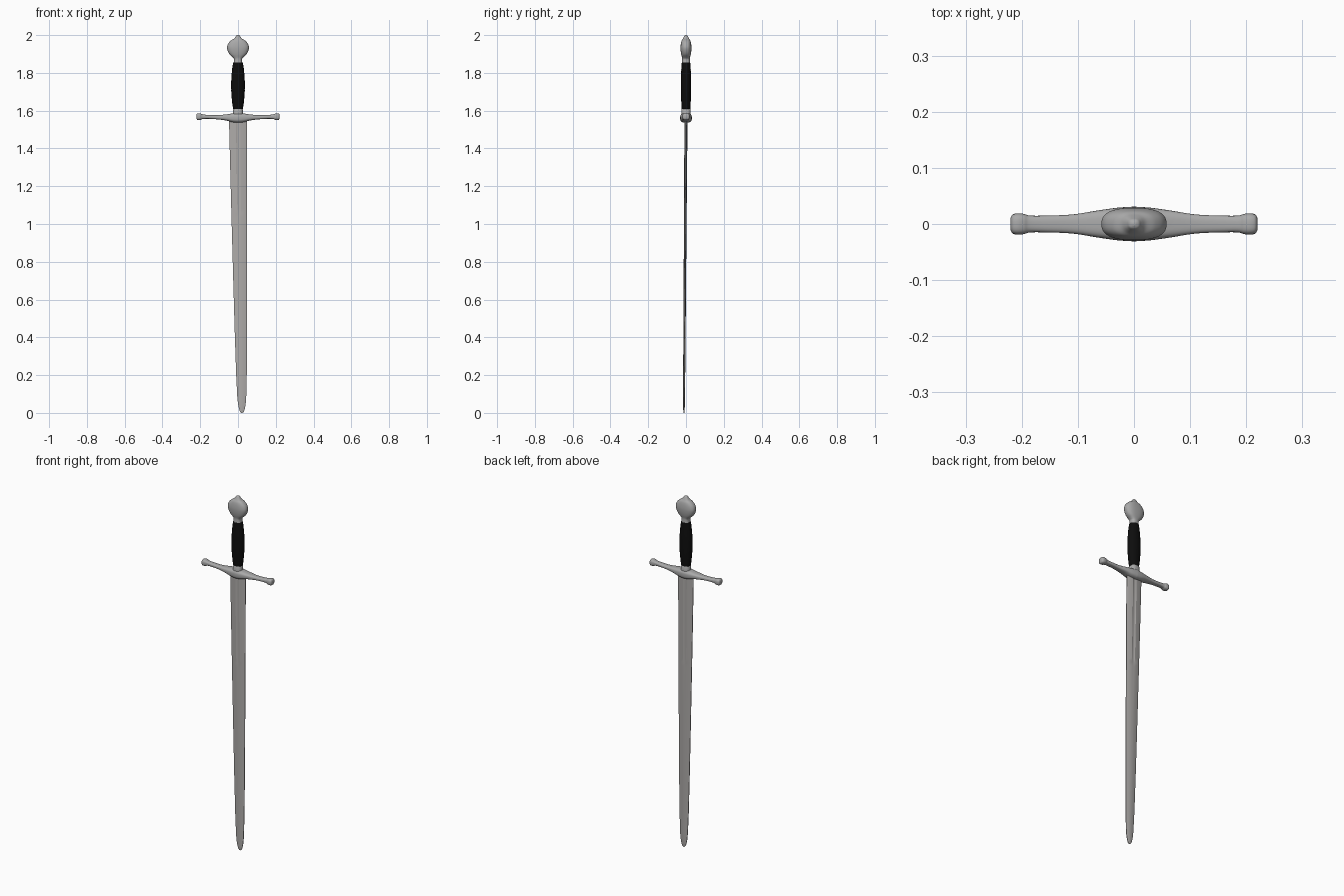
import bpy, bmesh, math

if "Cube" in bpy.data.objects:
    bpy.data.objects.remove(bpy.data.objects["Cube"])


def material(name, rgb):
    m = bpy.data.materials.new(name)
    m.diffuse_color = (*rgb, 1)
    m.use_nodes = True
    m.node_tree.nodes["Principled BSDF"].inputs["Base Color"].default_value = m.diffuse_color
    return m


STEEL = material("polished steel", (0.40, 0.40, 0.40))
BLADE = material("blade steel", (0.42, 0.405, 0.395))
LEATHER = material("black leather", (0.004, 0.004, 0.004))


def loft(name, rings, mat, angle):
    """Skin a list of equal-length point rings and cap both ends."""
    bm = bmesh.new()
    loops = [[bm.verts.new(p) for p in ring] for ring in rings]
    n = len(loops[0])
    for a, b in zip(loops, loops[1:]):
        for i in range(n):
            j = (i + 1) % n
            bm.faces.new((a[i], a[j], b[j], b[i]))
    bm.faces.new(loops[0][::-1])
    bm.faces.new(loops[-1])
    bmesh.ops.recalc_face_normals(bm, faces=bm.faces[:])
    me = bpy.data.meshes.new(name)
    bm.to_mesh(me)
    bm.free()
    me.materials.append(mat)
    ob = bpy.data.objects.new(name, me)
    bpy.context.collection.objects.link(ob)
    bpy.ops.object.select_all(action='DESELECT')
    ob.select_set(True)
    bpy.context.view_layer.objects.active = ob
    bpy.ops.object.shade_smooth_by_angle(angle=math.radians(angle))
    return ob


def superellipse(a, b, power=2.0, n=40):
    """Closed section; higher powers are boxier."""
    pts = []
    for i in range(n):
        t = 2 * math.pi * i / n
        c, s = math.cos(t), math.sin(t)
        pts.append((a * math.copysign(abs(c) ** (2 / power), c),
                    b * math.copysign(abs(s) ** (2 / power), s)))
    return pts


def smooth(keys, steps=5):
    """Catmull-Rom interpolation of key rows."""
    out = []
    for i in range(len(keys) - 1):
        p0, p1 = keys[max(i - 1, 0)], keys[i]
        p2, p3 = keys[i + 1], keys[min(i + 2, len(keys) - 1)]
        for s in range(steps):
            t = s / steps
            out.append([0.5 * (2 * b + (c - a) * t + (2 * a - 5 * b + 4 * c - d) * t * t
                               + (3 * b - a - 3 * c + d) * t ** 3)
                        for a, b, c, d in zip(p0, p1, p2, p3)])
    out.append(list(keys[-1]))
    return out


def upright(name, rows, mat, power=2.0, angle=50):
    """Rows of (z, half width x, half depth y)."""
    rings = [[(x, y, z) for x, y in superellipse(a, b, power)] for z, a, b in rows]
    return loft(name, rings, mat, angle)


# Pommel: flattened disc with a neck below and a small nub on top
upright("pommel", smooth([
    (1.850, 0.023, 0.021), (1.872, 0.021, 0.020), (1.882, 0.028, 0.021),
    (1.897, 0.044, 0.025), (1.915, 0.054, 0.028), (1.935, 0.058, 0.029),
    (1.955, 0.052, 0.027), (1.971, 0.038, 0.023), (1.981, 0.022, 0.017),
    (1.990, 0.014, 0.012), (1.997, 0.009, 0.008), (2.000, 0.003, 0.003)]), STEEL, 2.5)

# Grip: barrel shaped, with fine wrap ridges
grip = []
for k in range(73):
    t = k / 72
    swell = math.sin(math.pi * t) ** 0.8
    ridge = 0.0007 * (k % 2)
    grip.append((1.608 + 0.247 * t, 0.025 + 0.011 * swell + ridge, 0.022 + 0.005 * swell + ridge))
upright("grip", grip, LEATHER, angle=60)

# Collar between the grip and the guard
upright("collar", [(1.57, 0.030, 0.026), (1.585, 0.026, 0.024), (1.606, 0.026, 0.024),
                   (1.611, 0.023, 0.021)], STEEL, 2.5)

# Guard: half profile (x, z centre, half depth y, half height z), mirrored
half = smooth([
    (0.000, 1.562, 0.031, 0.026), (0.030, 1.562, 0.029, 0.023), (0.065, 1.564, 0.024, 0.016),
    (0.110, 1.565, 0.017, 0.011), (0.155, 1.567, 0.015, 0.010), (0.185, 1.568, 0.015, 0.012),
    (0.196, 1.568, 0.018, 0.016), (0.207, 1.568, 0.019, 0.018), (0.216, 1.568, 0.017, 0.016),
    (0.220, 1.568, 0.011, 0.010)])
rows = [[-r[0], *r[1:]] for r in half[:0:-1]] + half
loft("cross_guard", [[(x, y, zc + z) for y, z in superellipse(b, h, 2.8)]
                     for x, zc, b, h in rows], STEEL, 50)


# Blade: leans slightly, fuller down the upper third, ridge below it
def blade_ring(z, w, t):
    lean = 1 - z / 1.57
    cx, cy = 0.021 * lean, -0.011 * lean
    f = max(0.0, min(1.0, (z - 1.03) / 0.05))
    groove = 0.0025 * f
    side = [(1.0, 0.0015), (0.75, t * 0.62), (0.24, t * 0.95), (0.16, t * 0.97 - groove * 0.7),
            (0.0, t - groove)]
    front = side + [(-u, v) for u, v in side[-2::-1]]
    return ([(cx + u * w, cy + v, z) for u, v in front]
            + [(cx + u * w, cy - v, z) for u, v in front[::-1]])


loft("blade", [blade_ring(*r) for r in [
    (0.000, 0.003, 0.002), (0.006, 0.010, 0.003), (0.020, 0.015, 0.004), (0.045, 0.020, 0.0045),
    (0.080, 0.0235, 0.005), (0.200, 0.028, 0.0055), (0.450, 0.033, 0.006), (0.750, 0.0375, 0.0065),
    (1.030, 0.0415, 0.007), (1.055, 0.042, 0.0072), (1.080, 0.0422, 0.0075),
    (1.300, 0.045, 0.008), (1.565, 0.048, 0.009)]], BLADE, 25)
